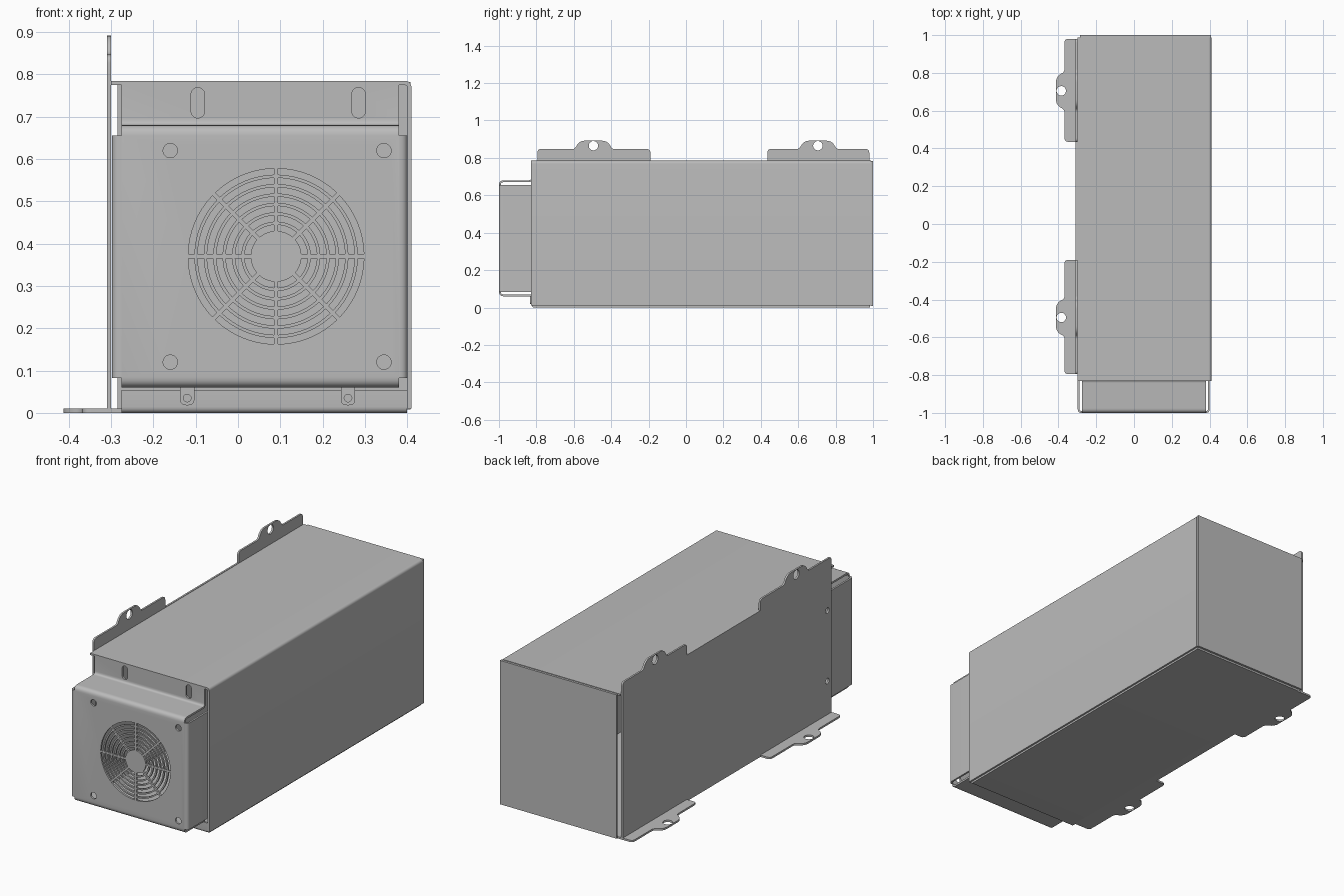
import bpy, bmesh
from math import sin, cos, pi
from mathutils import Vector

if "Cube" in bpy.data.objects:
    bpy.data.objects.remove(bpy.data.objects["Cube"])

GREY = (0.5, 0.5, 0.5, 1)
steel = bpy.data.materials.new("grey_sheet_steel")
steel.use_nodes = True
steel.diffuse_color = GREY
steel.node_tree.nodes["Principled BSDF"].inputs["Base Color"].default_value = GREY
SHEET = 0.01
parts = []


def place(axis, a, b, c):
    return {"x": (c, a, b), "y": (a, c, b), "z": (a, b, c)}[axis]


def rounded(points, closed=True, steps=5):
    """Fillet the corners of a list of (u, v, radius)."""
    out = []
    for i, (u, v, r) in enumerate(points):
        p = Vector((u, v))
        if r == 0 or (not closed and i in (0, len(points) - 1)):
            out.append(p)
            continue
        before = Vector(points[i - 1][:2])
        after = Vector(points[(i + 1) % len(points)][:2])
        a = p + (before - p).normalized() * r
        b = p + (after - p).normalized() * r
        for k in range(steps + 1):
            t = k / steps
            out.append(a * (1 - t) ** 2 + p * 2 * t * (1 - t) + b * t * t)
    return out


def finish(name, bm):
    mesh = bpy.data.meshes.new(name)
    bmesh.ops.recalc_face_normals(bm, faces=bm.faces)
    bm.to_mesh(mesh)
    bm.free()
    mesh.materials.append(steel)
    ob = bpy.data.objects.new(name, mesh)
    bpy.context.collection.objects.link(ob)
    parts.append(ob)
    return ob


def prisms(name, outlines, axis, lo, hi):
    """Extrude one or more flat outlines along an axis."""
    bm = bmesh.new()
    for pts in outlines:
        low = [bm.verts.new(place(axis, p[0], p[1], lo)) for p in pts]
        high = [bm.verts.new(place(axis, p[0], p[1], hi)) for p in pts]
        bm.faces.new(low)
        bm.faces.new(high)
        for i in range(len(pts)):
            bm.faces.new((low[i - 1], low[i], high[i], high[i - 1]))
    return finish(name, bm)


def bent_sheet(name, path, axis, lo, hi):
    """Sweep a folded centre line along an axis and give it sheet thickness."""
    bm = bmesh.new()
    rows = [[bm.verts.new(place(axis, p[0], p[1], c)) for c in (lo, hi)]
            for p in rounded(path, closed=False)]
    for r, s in zip(rows, rows[1:]):
        bm.faces.new((r[0], r[1], s[1], s[0]))
    ob = finish(name, bm)
    mod = ob.modifiers.new("thickness", "SOLIDIFY")
    mod.thickness, mod.offset, mod.use_even_offset = SHEET, 0, True
    return ob


def cut(ob, outlines, axis, lo, hi):
    """Punch outlines through a part."""
    cutter = prisms("cutter", outlines, axis, lo, hi)
    cutter.hide_render = True
    parts.remove(cutter)
    mod = ob.modifiers.new("punch", "BOOLEAN")
    mod.operation, mod.solver, mod.object = "DIFFERENCE", "EXACT", cutter
    bake(ob)
    bpy.data.objects.remove(cutter)


def bake(ob):
    graph = bpy.context.evaluated_depsgraph_get()
    mesh = bpy.data.meshes.new_from_object(ob.evaluated_get(graph))
    ob.modifiers.clear()
    ob.data = mesh


def slot(u, v, r, half=0.0, n=24):
    """Circle, or an upright slot when half is above zero."""
    pts = []
    for i in range(n):
        a = 2 * pi * (i + 0.5) / n
        pts.append((u + r * cos(a), v + r * sin(a) + (half if a < pi else -half)))
    return pts


def rect(u0, u1, v0, v1):
    return [(u0, v0), (u1, v0), (u1, v1), (u0, v1)]


# Mounting plate and matching floor flange, both with eared tabs
TABS = ((-0.795, -0.19, -0.495), (0.435, 0.98, 0.705))


def tab_outline(far, base, sign):
    pts = [(TABS[0][0], far, 0)]
    for t0, t1, ear in TABS:
        for y, h, r in ((t0, 0, 0), (t0, 0.06, 0.02), (ear - 0.1, 0.06, 0.015),
                        (ear - 0.075, 0.105, 0.03), (ear + 0.075, 0.105, 0.03),
                        (ear + 0.1, 0.06, 0.015), (t1, 0.06, 0.02), (t1, 0, 0)):
            pts.append((y, base + sign * h, r))
    pts.append((TABS[1][1], far, 0))
    return rounded(pts)


plate = prisms("mounting_plate", [tab_outline(0, 0.787, 1)], "x", -0.31, -0.30)
side_holes = [slot(ear, 0.865, 0.025) for _, _, ear in TABS]
side_holes += [slot(-0.76, z, 0.015) for z in (0.19, 0.57)]
cut(plate, side_holes, "x", -0.35, -0.25)

flange = prisms("floor_flange", [[(p.y, p.x) for p in tab_outline(-0.27, -0.308, -1)]],
                "z", 0, SHEET)
cut(flange, [slot(-0.385, ear, 0.025) for _, _, ear in TABS], "z", -0.05, 0.05)

# Main housing: folded top and side, floor with front lip, back panel
bent_sheet("top_and_side_cover",
           [(-0.30, 0.78, 0), (0.405, 0.78, 0.012), (0.405, 0.01, 0)], "y", -0.83, 0.988)
bent_sheet("floor_panel",
           [(0.985, 0.005, 0), (-0.82, 0.005, 0.01), (-0.82, 0.054, 0)], "x", -0.275, 0.40)
prisms("back_panel", [rect(-0.285, 0.408, 0.008, 0.782)], "y", 0.988, 1.0)

# Fan cover: one sheet folded over top, front and bottom
cover = bent_sheet("fan_cover",
                   [(-0.822, 0.775, 0), (-0.822, 0.675, 0.02), (-0.995, 0.675, 0.02),
                    (-0.995, 0.065, 0.02), (-0.825, 0.065, 0)], "x", -0.275, 0.38)
bake(cover)

# Ring grille and screw holes in the cover front
CX, CZ = 0.09, 0.37
openings = []
for ring in range(7):
    r0 = 0.060 + ring * 0.0222
    r1 = r0 + 0.0145
    for k in range(8):
        arcs = []
        for r in (r0, r1):
            a0 = k * pi / 4 + 0.005 / r
            a1 = (k + 1) * pi / 4 - 0.005 / r
            arcs.append([(CX + r * cos(a0 + (a1 - a0) * i / 8),
                          CZ + r * sin(a0 + (a1 - a0) * i / 8)) for i in range(9)])
        openings.append(arcs[0] + arcs[1][::-1])
openings += [slot(x, z, 0.017) for x in (-0.16, 0.345) for z in (0.12, 0.62)]
cut(cover, openings, "y", -1.03, -0.96)

# Adjusting slots in the upper lip
cut(cover, [slot(x, 0.733, 0.016, 0.02) for x in (-0.095, 0.285)], "y", -0.86, -0.79)

# Side folds of the fan cover
for name, inner, outer in (("right_cover_fold", -0.275, -0.293),
                           ("left_cover_fold", 0.38, 0.396)):
    bent_sheet(name, [(inner, -0.995, 0), (outer, -0.995, 0.015), (outer, -0.80, 0)],
               "z", 0.083, 0.656)

# Screw lugs under the cover
for name, x in (("right_lug", -0.12), ("left_lug", 0.26)):
    lug = prisms(name, [rounded([(x - 0.017, 0.068, 0), (x - 0.017, 0.018, 0.015),
                                 (x + 0.017, 0.018, 0.015), (x + 0.017, 0.068, 0)])],
                 "y", -0.834, -0.826)
    cut(lug, [slot(x, 0.035, 0.009)], "y", -0.86, -0.81)

# Smooth the bends and keep the sheet edges sharp
bpy.ops.object.select_all(action="DESELECT")
for ob in parts:
    if ob.modifiers:
        bake(ob)
    ob.select_set(True)
bpy.context.view_layer.objects.active = parts[0]
bpy.ops.object.shade_smooth_by_angle(angle=0.6)
